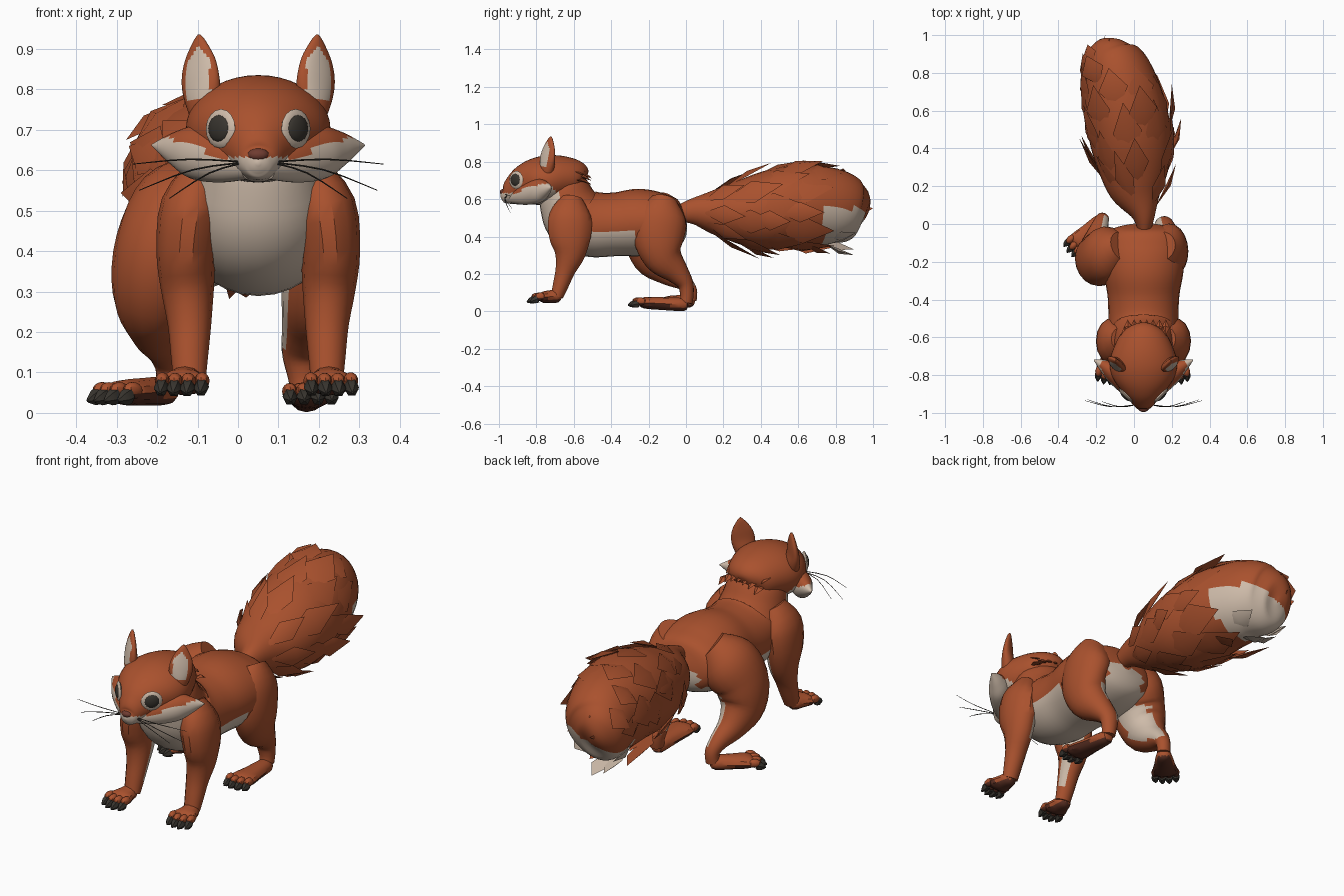
import bpy, bmesh, math, random
from mathutils import Vector, Matrix

if "Cube" in bpy.data.objects:
    bpy.data.objects.remove(bpy.data.objects["Cube"])

random.seed(4)
CX = 0.05  # body centre line


def mat(name, rgb):
    m = bpy.data.materials.new(name)
    m.diffuse_color = (*rgb, 1)
    m.use_nodes = True
    m.node_tree.nodes["Principled BSDF"].inputs["Base Color"].default_value = m.diffuse_color
    return m


RUST = mat("rust_fur", (0.40, 0.083, 0.027))
CREAM = mat("cream_fur", (0.62, 0.50, 0.40))
DARK = mat("charcoal", (0.04, 0.035, 0.028))
NOSE = mat("nose_brown", (0.16, 0.045, 0.03))
PAD = mat("paw_pad_brown", (0.10, 0.028, 0.016))


def finish(name, bm, mats, rule=None, angle=35):
    bmesh.ops.recalc_face_normals(bm, faces=bm.faces)
    bm.normal_update()
    if rule:
        for f in bm.faces:
            f.material_index = int(rule(f.calc_center_median(), f.normal))
    me = bpy.data.meshes.new(name)
    bm.to_mesh(me)
    bm.free()
    ob = bpy.data.objects.new(name, me)
    bpy.context.collection.objects.link(ob)
    for m in mats:
        me.materials.append(m)
    bpy.ops.object.select_all(action='DESELECT')
    ob.select_set(True)
    bpy.context.view_layer.objects.active = ob
    bpy.ops.object.shade_smooth_by_angle(angle=math.radians(angle))
    return ob


def spline(rings, u):
    """Smooth value along a list of (x, y, z, side radius, other radius)."""
    i = min(int(u), len(rings) - 2)
    t = u - i
    p = [rings[max(0, min(len(rings) - 1, i + k))] for k in (-1, 0, 1, 2)]
    return [0.5 * (2 * b + (c - a) * t + (2 * a - 5 * b + 4 * c - d) * t * t
                   + (3 * b - a - 3 * c + d) * t ** 3) for a, b, c, d in zip(*p)]


def loft(bm, rings, n=14, sub=3, side=(1, 0, 0)):
    count = (len(rings) - 1) * sub
    pts = [spline(rings, k / sub) for k in range(count + 1)]
    loops = []
    for k, q in enumerate(pts):
        c = Vector(q[:3])
        t = (Vector(pts[min(k + 1, count)][:3]) - Vector(pts[max(k - 1, 0)][:3])).normalized()
        s = Vector(side)
        s = (s - t * s.dot(t)).normalized()
        w = t.cross(s)
        ra, rb = max(q[3], 0.001), max(q[4], 0.001)
        loops.append([bm.verts.new(c + s * ra * math.cos(a) + w * rb * math.sin(a))
                      for a in (2 * math.pi * j / n for j in range(n))])
    for A, B in zip(loops, loops[1:]):
        for j in range(n):
            bm.faces.new((A[j], A[(j + 1) % n], B[(j + 1) % n], B[j]))
    bm.faces.new(loops[0])
    bm.faces.new(loops[-1])


def part(name, rings, mats, rule=None, **kw):
    bm = bmesh.new()
    loft(bm, rings, **kw)
    return finish(name, bm, mats, rule)


def leaf(bm, base, tip, normal, width, lift):
    """Pointed tuft of fur with a raised ridge."""
    d = tip - base
    s = d.cross(normal).normalized() * width
    m = base + d * 0.5
    b, t, l, r, c = [bm.verts.new(v) for v in
                     (base - normal * 0.015, tip, m + s, m - s, m + normal * lift)]
    for f in ((b, l, c), (b, c, r), (l, t, c), (c, t, r), (b, r, t, l)):
        bm.faces.new(f)


def blob(bm, loc, size, rot=None, seg=12):
    M = Matrix.Translation(loc) @ (rot or Matrix()) @ Matrix.Diagonal((*size, 1))
    bmesh.ops.create_uvsphere(bm, u_segments=seg, v_segments=8, radius=1, matrix=M)


# Torso and neck, cream on belly, chest and under the tail
def torso_rule(c, n):
    dx = abs(c.x - CX)
    belly = c.z < 0.415 and -0.54 < c.y < -0.26
    under = n.z < -0.5 and dx < 0.15 and c.z < .45
    chest = c.y < -0.67 and c.z < 0.64 or (n.y < -0.4 and dx < 0.13 and c.y < -.6)
    rear = c.y > -0.08 and n.y > 0.2 and c.z < 0.48 and dx < 0.11
    return belly or under or chest or rear


part("torso", [
    (CX, 0, .49, .03, .03), (CX, -.03, .485, .17, .115), (CX, -.12, .475, .215, .158),
    (CX, -.25, .475, .212, .18), (CX, -.38, .465, .19, .17), (CX, -.5, .465, .185, .175),
    (CX, -.585, .50, .18, .175), (CX, -.63, .58, .16, .155), (CX, -.655, .67, .14, .13),
    (CX, -.67, .74, .09, .09)], [RUST, CREAM], torso_rule, n=28, sub=5)


# Head with cream muzzle
def muzzle(c, n):
    return c.y < -.70 and c.z < .632 + 0.36 * max(0, abs(c.x - CX) - .09)


head = part("head", [
    (CX, -.54, .70, .04, .04), (CX, -.57, .71, .11, .09), (CX, -.65, .712, .155, .118),
    (CX, -.73, .705, .178, .13), (CX, -.8, .692, .168, .126), (CX, -.86, .672, .13, .11),
    (CX, -.92, .642, .08, .08), (CX, -.96, .622, .05, .05), (CX, -.982, .618, .028, .03),
    (CX, -.992, .617, .004, .004)],
    [RUST, CREAM], muzzle, n=40, sub=6)
bpy.context.view_layer.update()

# Nose
bm = bmesh.new()
blob(bm, (CX, -.978, .638), (.027, .018, .016))
finish("nose", bm, [NOSE])

for s, tag in ((-1, "left"), (1, "right")):
    # Cheek ruff
    part("cheek_" + tag, [
        (CX + s * .02, -.93, .612, .03, .035), (CX + s * .09, -.86, .628, .045, .06),
        (CX + s * .155, -.79, .645, .052, .066), (CX + s * .21, -.75, .655, .033, .04),
        (CX + s * .262, -.72, .662, .003, .003)], [RUST, CREAM],
        muzzle, side=(0, 1, 0), n=24, sub=6)
    # Eye with pale surround, laid on the head surface
    hit, at, nor, _ = head.ray_cast(Vector((CX + s * .094, -2, .703)), Vector((0, 1, 0)))
    aim = (nor - Vector((0, 0, .15))).to_track_quat('Z', 'Y').to_matrix().to_4x4()
    for nm, m, r, d, off in (("eye_ring_", CREAM, .051, .011, -.001), ("eye_", DARK, .037, .015, .002)):
        bm = bmesh.new()
        blob(bm, at + nor * off, (r, r * .95, d), aim, 16)
        finish(nm + tag, bm, [m])
    # Ear with pale inside
    ear = part("ear_" + tag, [
        (0, 0, -.03, .03, .03), (0, 0, .03, .05, .032), (0, .0, .08, .056, .025),
        (0, .005, .13, .045, .018), (0, .01, .175, .018, .01), (0, .012, .192, .003, .003)],
        [RUST, CREAM], lambda c, n: n.y < -.3 and .035 < c.z < .158
        and abs(c.x + .007 * s) < .034 - .9 * max(0, c.z - .125), n=32, sub=5)
    ear.matrix_world = (Matrix.Translation((CX + s * .135, -.745, .745))
                        @ Matrix.Rotation(s * .65, 4, 'Z') @ Matrix.Rotation(s * .12, 4, 'Y'))
    # Whiskers
    bm = bmesh.new()
    for dx, y, z in ((.31, -.935, .615), (.295, -.93, .55), (.22, -.94, .53)):
        loft(bm, [(CX + s * .03, -.955, .62, .002, .002),
                  (CX + s * dx * .55, -.968, .635 * .6 + z * .4, .002, .002),
                  (CX + s * dx, y, z, .001, .001)], n=4, side=(0, 0, 1))
    finish("whiskers_" + tag, bm, [DARK])


# Legs
def leg_rule(s, lim):
    return lambda c, n: -n.x * s * .85 + n.y * .52 > lim and .13 < c.z < .36 and n.x * s < -.2


def paw(name, heel, toe, w):
    """Foot with brown sole, four toes and dark claws."""
    heel, toe = Vector(heel), Vector(toe)
    d = (toe - heel).normalized()
    s = Vector((-d.y, d.x, 0)).normalized()
    mid = heel.lerp(toe, .55)
    sole = lambda c, n: n.z < -.35
    part(name, [(*(heel - d * .02), .012, .012), (*heel, .036, .034),
                (*mid, w * .75, .034), (*toe, w * .95, .03),
                (*(toe + d * .03), w * .7, .01)], [RUST, PAD], sole, n=12)
    toes, claws = bmesh.new(), bmesh.new()
    for k in (-1.5, -.5, .5, 1.5):
        p = toe + s * k * w * .5 + d * (.033 - .006 * k * k)
        rot = d.to_track_quat('Y', 'Z').to_matrix().to_4x4()
        blob(toes, p + Vector((0, 0, .006)), (w * .28, .03, .021), rot, 8)
        tip = p + d * .012 - Vector((0, 0, .006))
        e = tip + d * .042 - Vector((0, 0, .012))
        loft(claws, [(*tip, .018, .022), (*tip.lerp(e, .5), .017, .019), (*e, .003, .003)], n=6, sub=2)
    finish(name + "_toes", toes, [RUST, PAD], sole)
    finish(name + "_claws", claws, [DARK])


for s, tag in ((-1, "left"), (1, "right")):
    x = CX + s * .175
    part("front_leg_" + tag, [
        (x - s * .05, -.61, .60, .05, .06), (x - s * .012, -.62, .51, .078, .115),
        (x + s * .003, -.62, .4, .074, .115), (x, -.62, .31, .066, .085),
        (x - s * .005, -.645, .22, .054, .055), (x - s * .005, -.67, .14, .046, .043),
        (x - s * .005, -.69, .08, .04, .034)], [RUST, CREAM], leg_rule(s, .8))
paw("front_paw_left", (-.128, -.685, .082), (-.136, -.765, .075), .066)
paw("front_paw_right", (.222, -.685, .082), (.228, -.765, .075), .066)

part("hind_leg_left", [
    (-.06, -.12, .57, .09, .08), (-.13, -.15, .50, .13, .145), (-.185, -.185, .40, .122, .145),
    (-.205, -.165, .29, .105, .12), (-.20, -.09, .21, .07, .075), (-.18, -.01, .155, .045, .045),
    (-.168, .025, .11, .036, .034), (-.17, .025, .06, .034, .032)],
    [RUST, CREAM], leg_rule(-1, .68), n=20, sub=4)
part("hind_leg_right", [
    (.14, -.12, .58, .09, .08), (.18, -.135, .50, .098, .138), (.20, -.145, .39, .088, .135),
    (.19, -.12, .29, .083, .105), (.172, -.05, .21, .064, .066), (.16, -.005, .15, .052, .044),
    (.163, .005, .09, .04, .036), (.165, .0, .045, .034, .034)],
    [RUST, CREAM], leg_rule(1, .55), n=20, sub=4)
paw("hind_foot_left", (-.175, .02, .055), (-.285, -.10, .05), .068)
paw("hind_foot_right", (.168, -.01, .036), (.178, -.225, .046), .068)

# Tail body
TAIL = [(.055, -.05, .52, .03, .04), (.05, .05, .535, .065, .075), (.01, .2, .53, .155, .14),
        (-.01, .4, .535, .212, .205), (-.042, .6, .565, .215, .215), (-.08, .78, .56, .185, .205),
        (-.125, .88, .53, .145, .17), (-.14, .94, .51, .09, .115), (-.14, .96, .5, .01, .01)]


def pale_tip(c, n=None):
    return c.y > .735 and c.z < .52 + .35 * min(c.x + .05, .1)


part("tail", TAIL, [RUST, CREAM], pale_tip, n=32, sub=6)


# Layered tail tufts lying along the tail surface
def tail_point(u, a):
    q = spline(TAIL, u)
    return Vector((q[0] + q[3] * math.cos(a), q[1], q[2] + q[4] * math.sin(a)))


bm = bmesh.new()
for row in range(7):
    u = 1.3 + row * .68
    for k in range(7):
        a = 2 * math.pi * (k + .5 * (row % 2)) / 7 + random.uniform(-.2, .2)
        out = Vector((math.cos(a), 0, math.sin(a)))
        end = min(u + random.uniform(1.2, 1.7), 7.0)
        tip = tail_point(end, a) + out * random.uniform(.015, .06)
        tip.y = min(tip.y + .01, .98)
        if not (tip.y > .8 and tip.z < .56):
            leaf(bm, tail_point(u, a), tip, out, .03 + .24 * spline(TAIL, u)[3], .02)
# Long locks along the sides and the ragged end, as (start, tip)
for u, dx, y, z in ((2.7, .25, .56, .48), (3.4, .20, .74, .53), (2.3, -.28, .47, .50),
                    (2.4, .02, .47, .285), (2.6, -.27, .6, .66), (3.6, -.28, .84, .6),
                    (4.6, -.13, .98, .64), (4.8, -.05, .95, .6), (4.6, -.27, .91, .57),
                    (5.0, -.15, 1.0, .55), (4.7, -.09, .90, .30), (4.6, -.16, .90, .33),
                    (4.1, .01, .77, .31), (4.7, -.22, .91, .41), (4.8, 0, .91, .42)):
    tip = Vector((dx, y, z))
    q = spline(TAIL, u)
    a = math.atan2((z - q[2]) / q[4], (dx - q[0]) / q[3])
    out = Vector((math.cos(a), 0, math.sin(a)))
    leaf(bm, tail_point(u, a), tip, out, .055, .02)
finish("tail_tufts", bm, [RUST, CREAM], pale_tip, 50)

# Fur tufts on the nape
bm = bmesh.new()
for k in range(-3, 4):
    for j in (0, 1):
        x = CX + (k + .5 * j) * .033
        drop = .012 * k * k * .35
        leaf(bm, Vector((x, -.64 + j * .05, .80 - j * .045 - drop)),
             Vector((x * 1.02, -.54 + j * .035, .765 - j * .05 - drop)),
             Vector((0, .5, .85)), .022, .012)
finish("nape_tufts", bm, [RUST])
